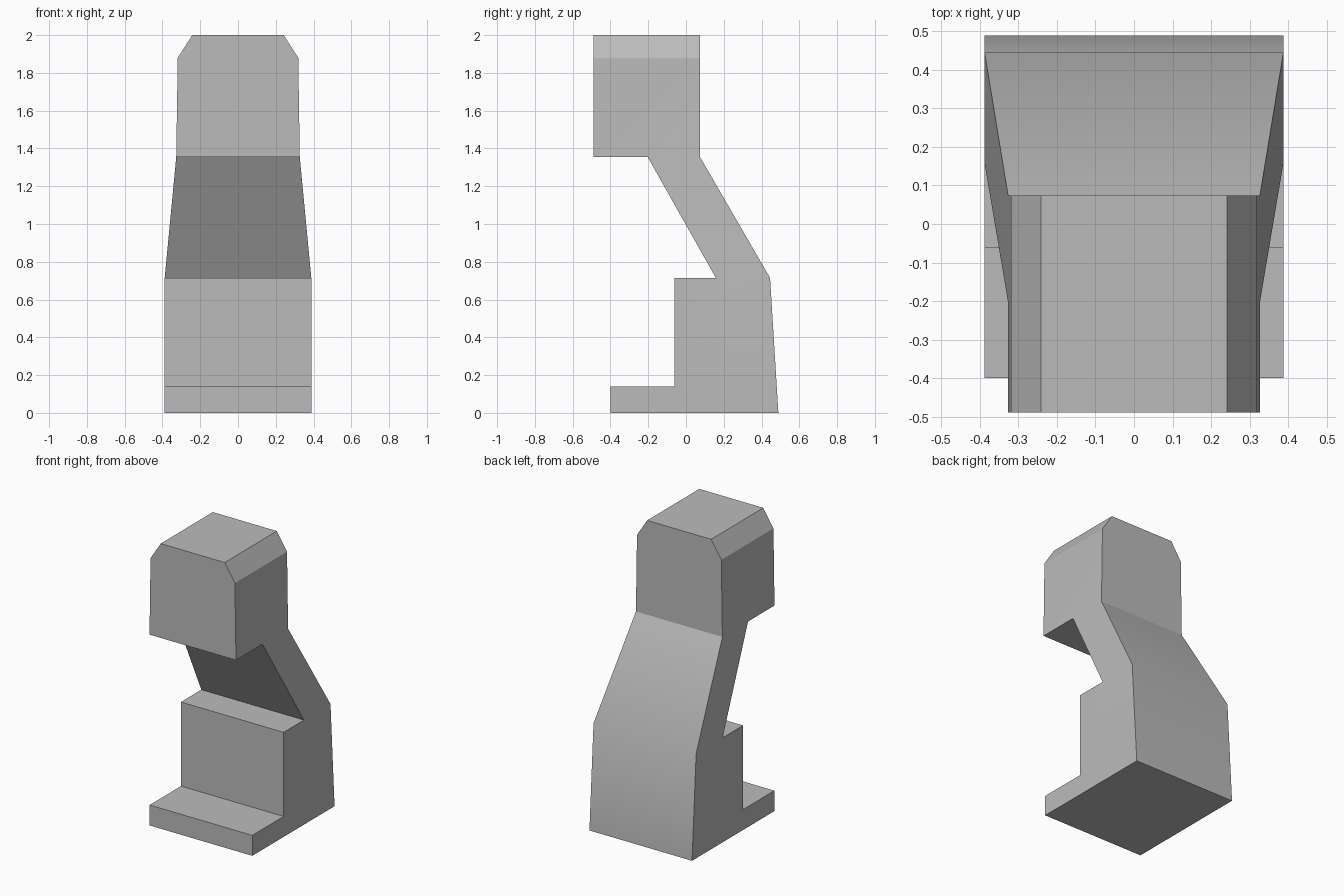
import bpy, bmesh, math

cube = bpy.data.objects.get("Cube")
if cube:
    bpy.data.objects.remove(cube, do_unlink=True)

# Single flat colour
grey = bpy.data.materials.new("plain_grey")
grey.use_nodes = True
colour = (0.5, 0.5, 0.5, 1)
grey.diffuse_color = colour
grey.node_tree.nodes["Principled BSDF"].inputs["Base Color"].default_value = colour

# Heights of the foot, body, neck, head and top, and half widths there
FOOT, BODY, NECK, HEAD, TOP = 0.14, 0.715, 1.355, 1.88, 2.0
half_width = {0: 0.388, FOOT: 0.388, BODY: 0.388, NECK: 0.327, HEAD: 0.319, TOP: 0.242}

# Side outline (y, z), from the front of the foot round the back
outline = [
    (-0.40, 0), (0.489, 0), (0.445, BODY), (0.074, NECK), (0.074, HEAD),
    (0.074, TOP), (-0.489, TOP), (-0.489, HEAD), (-0.489, NECK),
    (-0.203, NECK), (0.158, BODY), (-0.062, BODY), (-0.062, FOOT), (-0.40, FOOT),
]
# Side panels: body with foot, neck, head, head bevel
panels = [(0, 1, 2, 10, 11, 12, 13), (2, 3, 9, 10), (3, 4, 7, 8, 9), (4, 5, 6, 7)]

bm = bmesh.new()
left, right = [[bm.verts.new((s * half_width[z], y, z)) for y, z in outline] for s in (1, -1)]
for panel in panels:
    for side in (left, right):
        bm.faces.new([side[i] for i in panel])
# Front, back, top and underside strips
for i in range(len(outline)):
    j = (i + 1) % len(outline)
    bm.faces.new((left[i], left[j], right[j], right[i]))
bmesh.ops.recalc_face_normals(bm, faces=bm.faces)
# Merge the flat head front into one face
bmesh.ops.dissolve_edges(bm, edges=[bm.edges.get((left[7], right[7])), bm.edges.get((left[4], right[4]))])

mesh = bpy.data.meshes.new("seated_figure")
bm.to_mesh(mesh)
bm.free()
mesh.materials.append(grey)
figure = bpy.data.objects.new("seated_figure", mesh)
bpy.context.collection.objects.link(figure)

# Soft shading over shallow bends, sharp corners elsewhere
bpy.ops.object.select_all(action="DESELECT")
figure.select_set(True)
bpy.context.view_layer.objects.active = figure
bpy.ops.object.shade_smooth_by_angle(angle=math.radians(29))
